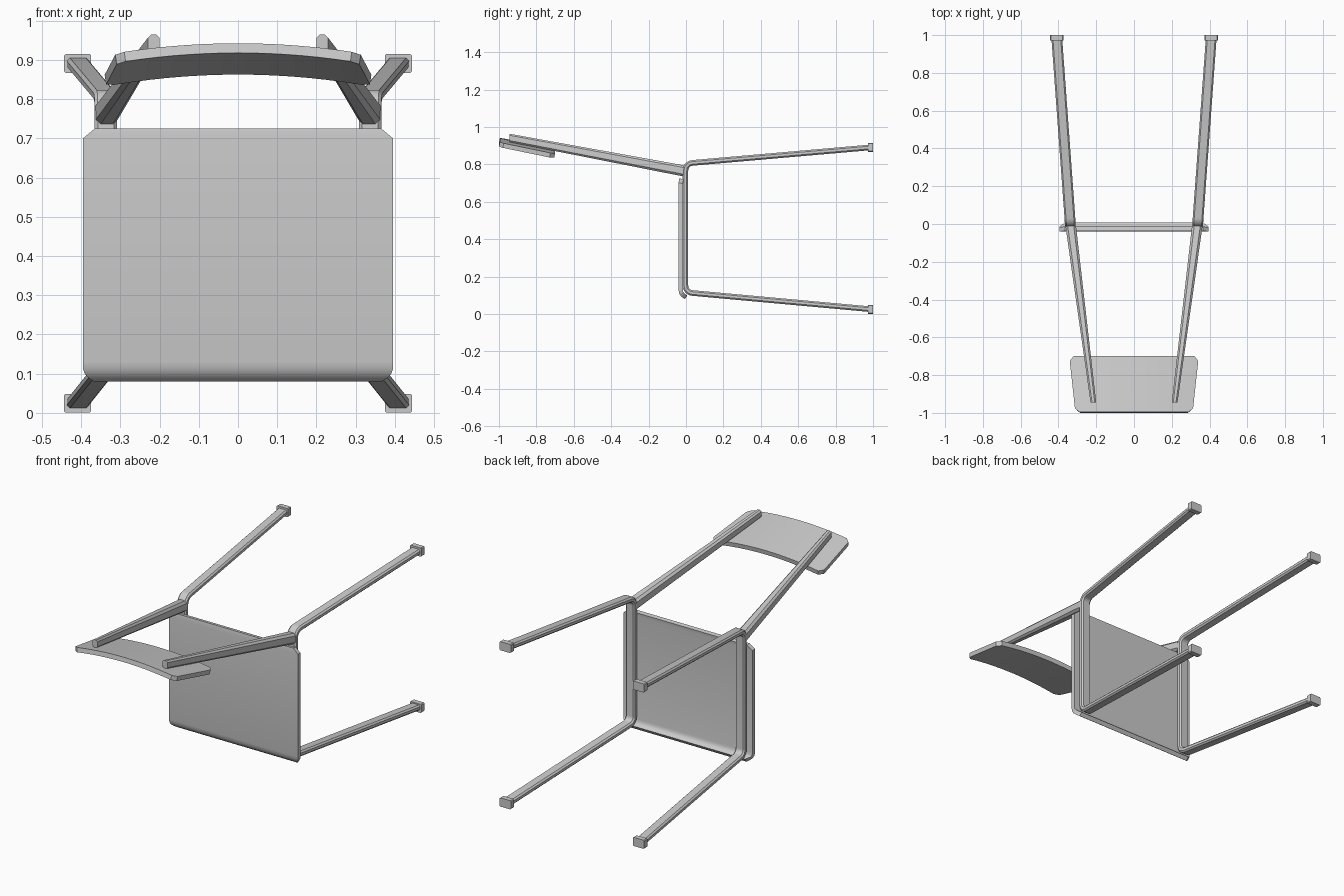
import bpy, bmesh
from math import sin, cos, atan2, radians
from mathutils import Vector

if "Cube" in bpy.data.objects:
    bpy.data.objects.remove(bpy.data.objects["Cube"])


def finish(name, bm, modifier, **settings):
    """Turn a bmesh into an object, apply one modifier, smooth by angle."""
    bmesh.ops.recalc_face_normals(bm, faces=bm.faces) if modifier == 'MIRROR' else None
    mesh = bpy.data.meshes.new(name)
    bm.to_mesh(mesh)
    bm.free()
    ob = bpy.data.objects.new(name, mesh)
    bpy.context.collection.objects.link(ob)
    mod = ob.modifiers.new(modifier.title(), modifier)
    for key, value in settings.items():
        setattr(mod, key, value)
    bpy.ops.object.select_all(action='DESELECT')
    ob.select_set(True)
    bpy.context.view_layer.objects.active = ob
    bpy.ops.object.modifier_apply(modifier=mod.name)
    bpy.ops.object.shade_smooth_by_angle(angle=radians(28))
    return ob


def section(centre, up, width, height, chamfer):
    """Chamfered rectangle; width runs along x, height along 'up'."""
    w, h, c = width / 2, height / 2, chamfer
    pts = [(w - c, -h), (w, c - h), (w, h - c), (w - c, h),
           (c - w, h), (-w, h - c), (-w, c - h), (c - w, -h)]
    return [Vector(centre) + Vector((a, 0, 0)) + Vector(up) * b for a, b in pts]


def loft(name, sections):
    """Bridge sections into a capped bar, mirrored to the other side."""
    bm = bmesh.new()
    rings = [[bm.verts.new(p) for p in s] for s in sections]
    n = len(rings[0])
    for a, b in zip(rings, rings[1:]):
        for i in range(n):
            bm.faces.new((a[i], a[(i + 1) % n], b[(i + 1) % n], b[i]))
    bm.faces.new(rings[0])
    bm.faces.new(rings[-1])
    return finish(name, bm, 'MIRROR', use_mirror_merge=False)


def panel(name, rows, thickness, columns=1, sag=0.0):
    """Board from (y, z, half width) rows, optionally arched across x."""
    bm = bmesh.new()
    grid = []
    for y, z, hw in rows:
        xs = [hw * (2 * j / columns - 1) for j in range(columns + 1)]
        grid.append([bm.verts.new((x, y, z - sag * x * x)) for x in xs])
    for a, b in zip(grid, grid[1:]):
        for j in range(columns):
            bm.faces.new((a[j], b[j], b[j + 1], a[j + 1]))
    return finish(name, bm, 'SOLIDIFY', thickness=thickness, offset=-1,
                  use_even_offset=True)


def fillet(p, corner, q, radius, steps=6):
    """Round a corner of a path in the y-z plane."""
    u, v = (p - corner).normalized(), (q - corner).normalized()
    half = u.angle(v) / 2
    centre = corner + (u + v).normalized() * (radius / sin(half))
    along = radius * cos(half) / sin(half)
    a, b = corner + u * along - centre, corner + v * along - centre
    sweep = a.angle(b)
    return [centre + (a * sin((1 - t / steps) * sweep) + b * sin(t / steps * sweep))
            / sin(sweep) for t in range(steps + 1)]


# Side frames: one bent tube makes two legs and the rail behind the seat
top_end, top_bend, low_bend, low_end = [Vector(p) for p in (
    (0.985, 0.891), (-0.003, 0.805), (-0.003, 0.116), (0.985, 0.026))]
path = ([top_end] + fillet(top_end, top_bend, low_bend, 0.04)
        + fillet(top_bend, low_bend, low_end, 0.04) + [low_end])
rings = []
for i, p in enumerate(path):
    t = (path[min(i + 1, len(path) - 1)] - path[max(i - 1, 0)]).normalized()
    if 0 < i < len(path) - 1:
        t = ((path[i + 1] - p).normalized() + (p - path[i - 1]).normalized()).normalized()
    x = 0.337 + 0.073 * max(p.x, 0)
    rings.append(section((x, p.x, p.y), (0, -t.y, t.x), 0.057, 0.030, 0.008))
loft("leg_frame", rings)

# Foot caps
for name, z in (("front_foot", 0.891), ("rear_foot", 0.0245)):
    loft(name, [section((0.409, y, z), (0, 0, 1), 0.069, 0.048, 0.004)
                for y in (0.972, 1.0)])

# Tapered posts carrying the backrest
loft("back_post", [section((0.335, -0.01, 0.765), (0, 0, 1), 0.056, 0.060, 0.012),
                   section((0.215, -0.945, 0.942), (0, 0, 1), 0.030, 0.044, 0.008)])

# Seat board with clipped corners and a rolled edge
panel("seat", [(-0.036, 0.725, 0.365), (-0.04, 0.700, 0.395), (-0.04, 0.130, 0.395),
               (-0.037, 0.112, 0.395), (-0.029, 0.098, 0.390),
               (-0.018, 0.088, 0.380), (-0.006, 0.080, 0.367)], 0.023)

# Arched backrest board
outline = [(-0.700, 0.320), (-0.725, 0.340), (-0.975, 0.313), (-0.995, 0.290)]
panel("backrest", [(y, 0.887 + (-0.7 - y) * 0.187, hw) for y, hw in outline],
      0.025, columns=14, sag=0.26)
